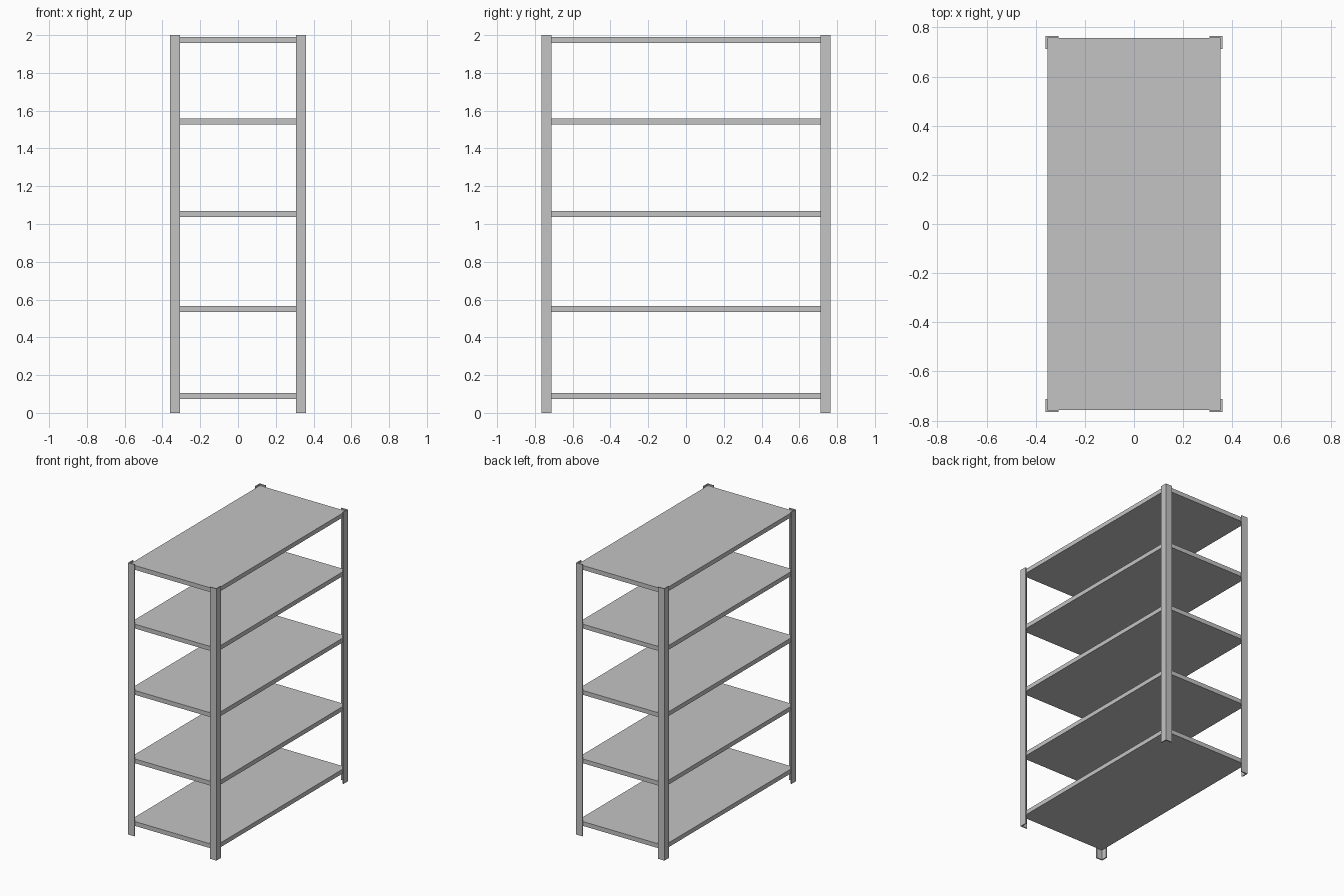
import bpy
import bmesh

if "Cube" in bpy.data.objects:
    bpy.data.objects.remove(bpy.data.objects["Cube"], do_unlink=True)

HALF_X, HALF_Y, HEIGHT = 0.36, 0.765, 2.0
FLANGE, SHEET = 0.052, 0.008
SHELF_THICK = 0.032
SHELF_TOPS = (0.105, 0.566, 1.07, 1.558, 1.99)

steel = bpy.data.materials.new("grey_steel")
steel.use_nodes = True
colour = (0.55, 0.55, 0.55, 1)
steel.diffuse_color = colour
steel.node_tree.nodes["Principled BSDF"].inputs["Base Color"].default_value = colour


def extrude_profile(name, outline, bottom, top):
    """Solid prism with a flat outline, standing between two heights."""
    bm = bmesh.new()
    face = bm.faces.new([bm.verts.new((x, y, bottom)) for x, y in outline])
    result = bmesh.ops.extrude_face_region(bm, geom=[face])
    raised = [v for v in result["geom"] if isinstance(v, bmesh.types.BMVert)]
    bmesh.ops.translate(bm, verts=raised, vec=(0, 0, top - bottom))
    bmesh.ops.recalc_face_normals(bm, faces=bm.faces)
    mesh = bpy.data.meshes.new(name)
    bm.to_mesh(mesh)
    bm.free()
    mesh.materials.append(steel)
    obj = bpy.data.objects.new(name, mesh)
    bpy.context.collection.objects.link(obj)
    return obj


# Angle-iron corner posts, open towards the middle
angle = [(0, 0), (FLANGE, 0), (FLANGE, SHEET), (SHEET, SHEET),
         (SHEET, FLANGE), (0, FLANGE)]
for side, sx in (("left", 1), ("right", -1)):
    for end, sy in (("front", -1), ("back", 1)):
        outline = [(sx * (HALF_X - u), sy * (HALF_Y - v)) for u, v in angle]
        extrude_profile(f"{end}_{side}_post", outline, 0, HEIGHT)

# Shelf boards, fitted just inside the posts
sx, sy = HALF_X - SHEET - 0.001, HALF_Y - SHEET - 0.001
board = [(-sx, -sy), (sx, -sy), (sx, sy), (-sx, sy)]
for number, top in enumerate(SHELF_TOPS, 1):
    extrude_profile(f"shelf_{number}", board, top - SHELF_THICK, top)
